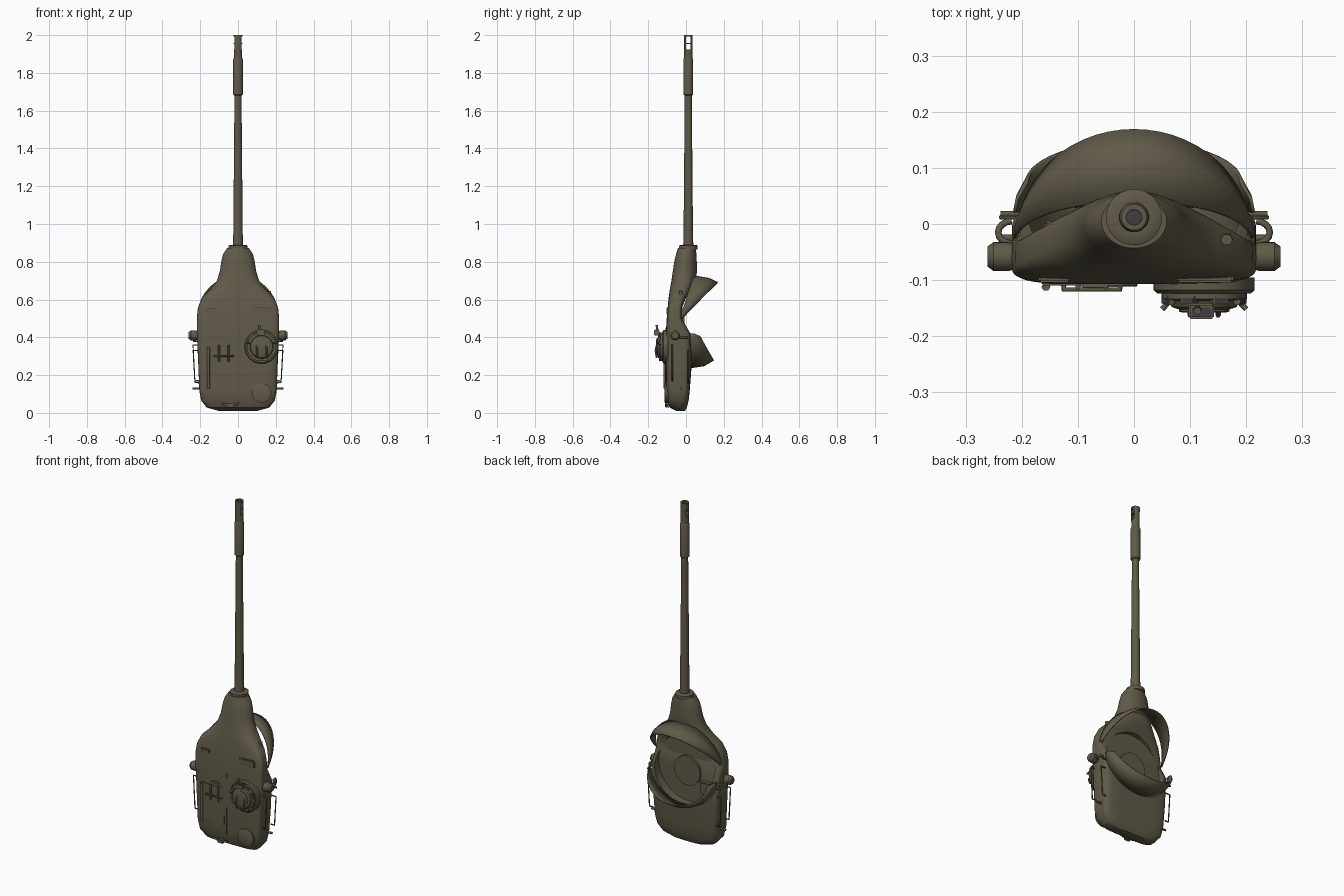
import bpy, bmesh, math
from math import sin, cos, pi, radians
from mathutils import Vector, Matrix

cube = bpy.data.objects.get("Cube")
if cube:
    bpy.data.objects.remove(cube)


def material(name, rgb):
    m = bpy.data.materials.new(name)
    m.use_nodes = True
    m.diffuse_color = (*rgb, 1)
    m.node_tree.nodes["Principled BSDF"].inputs["Base Color"].default_value = (*rgb, 1)
    return m


OLIVE = material("olive paint", (0.118, 0.102, 0.066))
DARK = material("dark glass", (0.05, 0.05, 0.055))
AXIS_Y = 0.012   # gun axis


def finish(name, bm, mat=OLIVE, angle=35):
    bmesh.ops.recalc_face_normals(bm, faces=bm.faces)
    me = bpy.data.meshes.new(name)
    bm.to_mesh(me)
    bm.free()
    me.shade_smooth()
    me.set_sharp_from_angle(angle=radians(angle))
    me.materials.append(mat)
    ob = bpy.data.objects.new(name, me)
    bpy.context.collection.objects.link(ob)
    return ob


def skin(bm, rows, closed=True):
    """Bridge equal rows of points with quads."""
    vs = [[bm.verts.new(p) for p in r] for r in rows]
    n = len(vs[0])
    for a, b in zip(vs, vs[1:]):
        for i in range(n if closed else n - 1):
            j = (i + 1) % n
            bm.faces.new((a[i], a[j], b[j], b[i]))
    return vs


def lathe(name, profile, centre, axis="Z", sides=28, mat=OLIVE):
    """Spin (radius, height) pairs about an axis; ends are capped."""
    bm = bmesh.new()
    rows = [[(r * cos(2 * pi * i / sides), r * sin(2 * pi * i / sides), h)
             for i in range(sides)] for r, h in profile]
    vs = skin(bm, rows)
    bm.faces.new(vs[0])
    bm.faces.new(vs[-1])
    turn = {"Z": Matrix(), "-Y": Matrix.Rotation(pi / 2, 4, "X"),
            "X": Matrix.Rotation(pi / 2, 4, "Y")}[axis]
    bm.transform(Matrix.Translation(centre) @ turn)
    return finish(name, bm, mat)


def box(name, centre, size, mat=OLIVE, bevel=0.0, spin=0.0):
    bm = bmesh.new()
    bmesh.ops.create_cube(bm, size=1, matrix=Matrix.Diagonal((*size, 1)))
    if bevel:
        bmesh.ops.bevel(bm, geom=bm.edges[:], offset=bevel, segments=2, affect="EDGES")
    bm.transform(Matrix.Translation(centre) @ Matrix.Rotation(spin, 4, "Y"))
    return finish(name, bm, mat)


def rod(name, points, radius=0.004):
    """Bent round bar through the points."""
    cu = bpy.data.curves.new(name, "CURVE")
    cu.dimensions = "3D"
    cu.bevel_depth = radius
    cu.bevel_resolution = 1
    cu.use_fill_caps = True
    sp = cu.splines.new("POLY")
    sp.points.add(len(points) - 1)
    for p, q in zip(sp.points, points):
        p.co = (*q, 1)
    cu.materials.append(OLIVE)
    ob = bpy.data.objects.new(name, cu)
    bpy.context.collection.objects.link(ob)
    return ob


def cut(ob, cutter):
    mod = ob.modifiers.new("cut", "BOOLEAN")
    mod.operation = "DIFFERENCE"
    mod.solver = "EXACT"
    mod.object = cutter
    dg = bpy.context.evaluated_depsgraph_get()
    me = bpy.data.meshes.new_from_object(ob.evaluated_get(dg))
    ob.modifiers.clear()
    ob.data = me
    me.shade_smooth()
    me.set_sharp_from_angle(angle=radians(35))
    bpy.data.objects.remove(cutter)


# Hull: rounded sections (z, half width, roof y, floor y, squareness)
SECTIONS = [
    (.010, .10, -.05, -.005, 3), (.028, .165, -.085, .004, 4), (.065, .195, -.10, .014, 5),
    (.12, .205, -.104, .02, 6), (.25, .21, -.107, .03, 6), (.42, .218, -.107, .03, 6),
    (.5, .218, -.102, -.02, 6), (.56, .212, -.097, -.018, 5), (.61, .19, -.092, 0, 4),
    (.65, .15, -.086, .03, 3), (.7, .112, -.077, .052, 2.4), (.75, .096, -.07, .058, 2.1),
    (.8, .089, -.062, .057, 2), (.84, .079, -.053, .055, 2), (.872, .058, -.043, .052, 2)]


def power(v, n):
    return math.copysign(abs(v) ** (2 / n), v)


bm = bmesh.new()
rows = []
for z, w, y0, y1, n in SECTIONS:
    ring = [2 * pi * i / 56 for i in range(56)]
    rows.append([(w * power(cos(a), n), (y0 + y1) / 2 + (y1 - y0) / 2 * power(sin(a), n), z)
                 for a in ring])
vs = skin(bm, rows)
bm.faces.new(vs[0])
bm.faces.new(vs[-1])
hull = finish("turret_hull", bm, angle=40)
pit = lathe("pit_cutter", [(.19, -.2), (.19, .02)], (0, 0, .43), "-Y", 40)
cut(hull, pit)


# Curved skirts around the pit: three arcs from hull to rim
def skirt(name, arcs):
    bm = bmesh.new()
    ts = [pi * (i / 28 - .5) for i in range(29)]
    skin(bm, [[(w * sin(t), y + dy * cos(t), z + dz * cos(t)) for t in ts]
              for w, y, dy, z, dz in arcs], closed=False)
    ob = finish(name, bm)
    mod = ob.modifiers.new("thickness", "SOLIDIFY")
    mod.thickness = .006
    mod.offset = 0


skirt("front_skirt", [(.212, -.03, .07, .51, .215), (.212, -.025, .145, .507, .205),
                      (.205, -.02, .188, .5, .19)])
skirt("rear_skirt", [(.213, .02, .01, .42, -.18), (.208, .045, .05, .42, -.17),
                     (.19, .075, .072, .405, -.125)])

# Pit floor fittings
lathe("floor_ring", [(.085, 0), (.085, .012), (.065, .012), (.065, .004)],
      (0, -.008, .42), "-Y")
box("floor_box", (-.125, -.01, .35), (.07, .03, .07), bevel=.004)

# Gun
lathe("gun_collar", [(.05, .865), (.05, .885), (.04, .89), (.03, .89)], (0, AXIS_Y, 0))
lathe("barrel", [(.027, .88), (.025, .95), (.0185, 1.69)], (0, AXIS_Y, 0))
lathe("barrel_sleeve", [(.02, 1.68), (.026, 1.685), (.026, 1.87), (.022, 1.88)],
      (0, AXIS_Y, 0))
brake = lathe("muzzle_brake", [(.022, 1.875), (.023, 2), (.014, 2), (.014, 1.9)],
              (0, AXIS_Y, 0))
for z, h in ((1.938, .03), (1.975, .034)):
    cut(brake, box("slot_cutter", (0, AXIS_Y, z), (.1, .025, h)))
lathe("bore", [(.0135, 1.899), (.0135, 1.903)], (0, AXIS_Y, 0), mat=DARK)

# Commander's cupola
CX, CZ = .125, .35
lathe("cupola_base", [(.09, .095), (.09, .118), (.083, .124), (.076, .124), (.076, .134),
                      (.062, .137), (.058, .148), (.045, .152)], (CX, 0, CZ), "-Y", 32)
for i in range(8):
    a = 2 * pi * i / 8 + pi / 8
    p = (CX + .069 * cos(a), -.135, CZ + .069 * sin(a))
    box("cupola_periscope", p, (.014, .018, .03), bevel=.002, spin=-a)
    box("cupola_glass", (p[0] + .0065 * cos(a), -.137, p[2] + .0065 * sin(a)),
        (.004, .01, .022), DARK, spin=-a)
lathe("cupola_hatch", [(.045, .148), (.045, .156), (.038, .158)], (CX, 0, CZ), "-Y", 24)
box("sight_head", (CX - .005, -.155, CZ + .075), (.045, .028, .028), bevel=.003)
box("sight_glass", (CX - .005, -.157, CZ + .0895), (.034, .016, .003), DARK)
rod("sight_post", [(CX - .012, -.15, CZ + .07), (CX - .012, -.155, CZ + .115)], .007)
for s in (-1, 1):
    rod("cupola_handle", [(CX + s * .055, -.13, CZ + .02), (CX + s * .075, -.152, CZ + .02)], .005)
    rod("hatch_hinge", [(CX + s * .025, -.155, CZ - .06), (CX + s * .025, -.162, CZ - .02),
                        (CX + s * .025, -.15, CZ + .03)], .005)

# Roof hatches and plates
lathe("vent_cover", [(.052, .095), (.052, .112), (.045, .115)], (.125, 0, .105), "-Y")
box("loader_hatch", (-.09, -.106, .25), (.15, .008, .22), bevel=.003)
rod("loader_hinge_bar", [(-.157, -.112, .13), (-.157, -.112, .35)], .008)
rod("loader_grab_bar", [(-.125, -.108, .3), (-.125, -.117, .3),
                        (-.025, -.117, .3), (-.025, -.108, .3)], .005)
for x in (-.1, -.05):
    rod("hatch_latch", [(x, -.112, .27), (x, -.112, .36)], .005)
box("hatch_stop", (-.07, -.107, .375), (.05, .012, .014), bevel=.002)
box("roof_seam", (0, -.107, .27), (.004, .004, .36))
box("rear_lock", (-.04, -.1, .04), (.035, .024, .022), bevel=.003)
for s in (-1, 1):
    rod("rear_lock_arm", [(-.04, -.105, .038), (-.04 + s * .045, -.105, .038 + .012)], .006)

# Forward periscopes
for x, w, h in ((-.142, .056, .024), (.127, .1, .038)):
    box("roof_periscope", (x, -.086, .54), (w, .036, h), bevel=.003)
    box("periscope_glass", (x, -.088, .54 + h / 2), (w * .8, .018, .004), DARK)
rod("front_stud", [(.165, -.025, .6), (.165, -.028, .645)], .011)

# Side fittings
for s in (-1, 1):
    lathe("side_lamp", [(.02, .2 * s), (.026, .225 * s), (.026, .25 * s), (.018, .261 * s)],
          (0, -.058, .41), "X", 20)
    rod("lifting_eye", [(s * (.218 + .024 * cos(a)), -.015 + .02 * sin(a), .4)
                        for a in [pi * (i / 8 - .5) for i in range(9)]], .006)
    for y, z0, z1 in ((-.072, .17, .36), (.012, .16, .33)):
        rod("side_rail", [(s * .205, y, z0), (s * .228, y, z0),
                          (s * .238, y, z1), (s * .21, y, z1)], .004)
    rod("side_hook", [(s * .2, -.025, .13), (s * .24, -.025, .13)], .006)
    rod("side_lug", [(s * .2, .018, .38), (s * .238, .018, .38)], .005)
